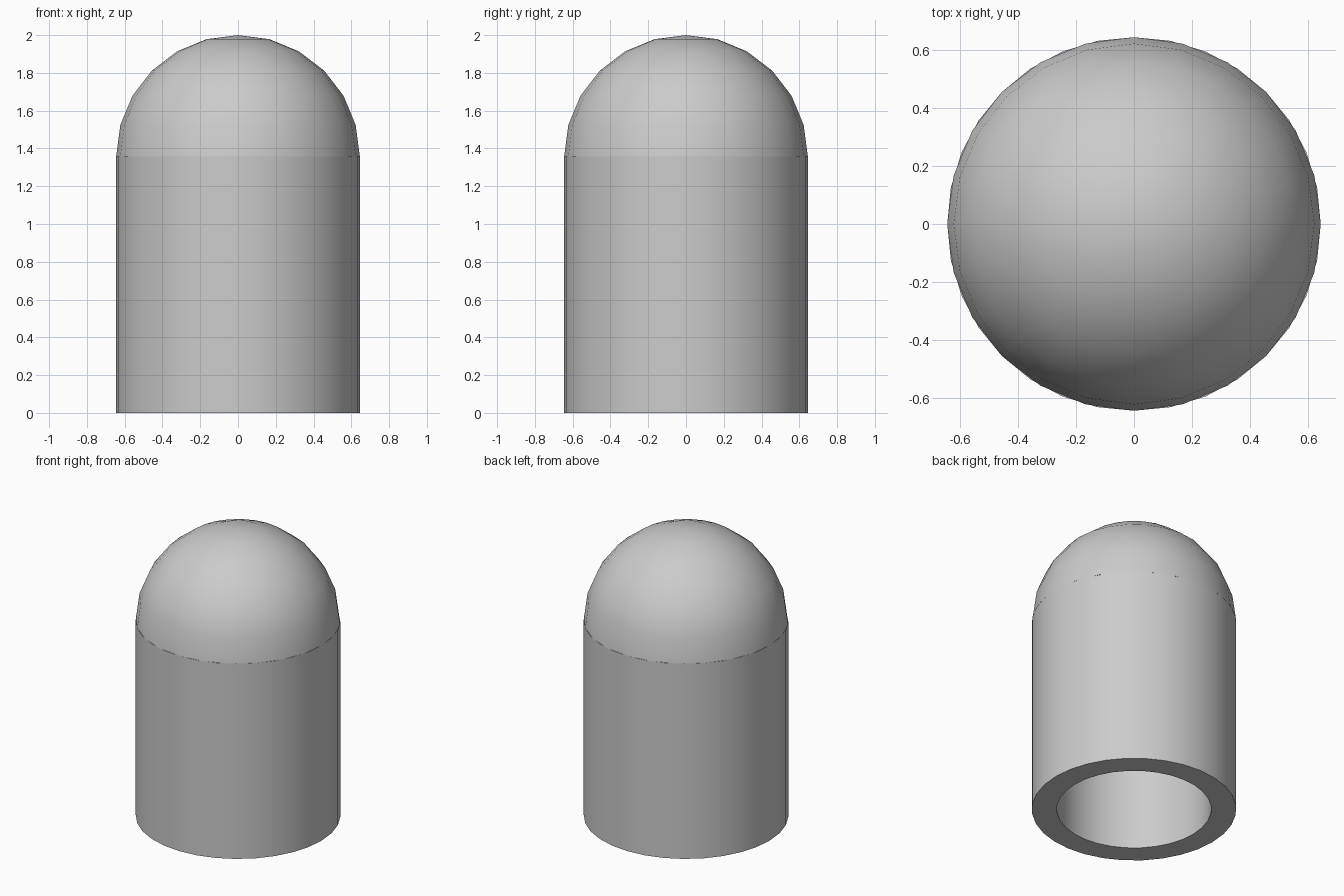
import bpy, bmesh
from math import sin, cos, pi, radians

if "Cube" in bpy.data.objects:
    bpy.data.objects.remove(bpy.data.objects["Cube"])

R_OUT, R_IN, Z_JOIN, Z_TOP = 0.645, 0.487, 1.358, 2.0


def lathe(name, profile, sides, closed):
    """Revolve (radius, z) points around z; radius 0 gives a pole."""
    bm = bmesh.new()
    rings = []
    for r, z in profile:
        n = 1 if r < 1e-6 else sides
        rings.append([bm.verts.new((r * cos(2 * pi * i / sides),
                                    r * sin(2 * pi * i / sides), z)) for i in range(n)])
    pairs = list(zip(rings, rings[1:]))
    if closed:
        pairs.append((rings[-1], rings[0]))
    for a, b in pairs:
        for i in range(sides):
            j = (i + 1) % sides
            quad = [a[i % len(a)], a[j % len(a)], b[j % len(b)], b[i % len(b)]]
            bm.faces.new(list(dict.fromkeys(quad)))
    if not closed:
        bm.faces.new(rings[0][::-1])
    bmesh.ops.recalc_face_normals(bm, faces=bm.faces)
    mesh = bpy.data.meshes.new(name)
    bm.to_mesh(mesh)
    bm.free()
    obj = bpy.data.objects.new(name, mesh)
    bpy.context.collection.objects.link(obj)
    bpy.ops.object.select_all(action='DESELECT')
    obj.select_set(True)
    bpy.context.view_layer.objects.active = obj
    bpy.ops.object.shade_smooth_by_angle(angle=radians(35))
    return obj


# Thick-walled tube, open at the bottom
lathe("tube", [(R_OUT, 0), (R_OUT, Z_JOIN), (R_IN, Z_JOIN), (R_IN, 0)], 32, True)

# Half-sphere cap closing the top
dome = [(R_OUT * cos(k * pi / 12), Z_JOIN + (Z_TOP - Z_JOIN) * sin(k * pi / 12))
        for k in range(7)]
lathe("dome_cap", dome, 24, False)
